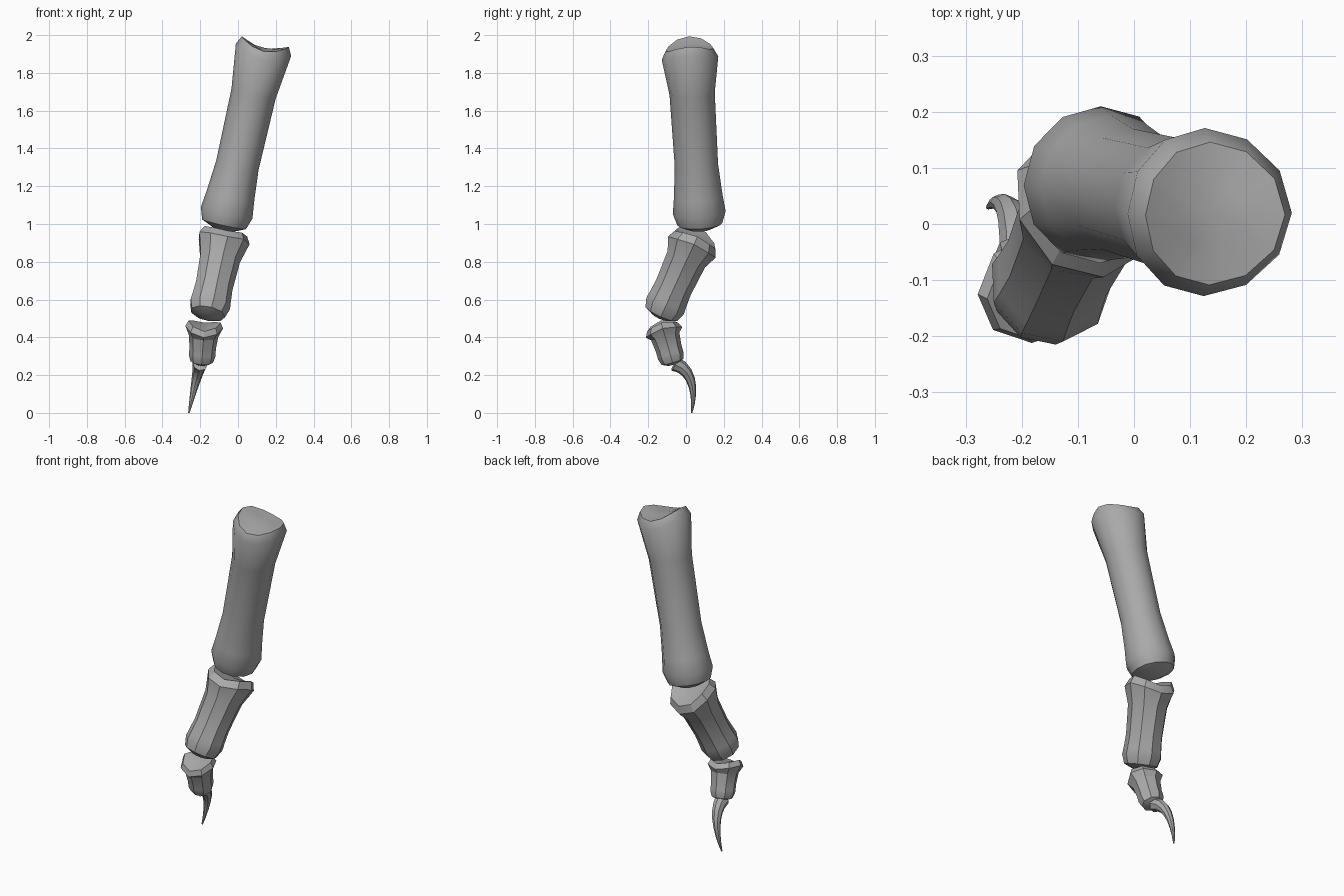
import bpy
import bmesh
import math
from mathutils import Vector
from mathutils.geometry import interpolate_bezier

cube = bpy.data.objects.get("Cube")
if cube:
    bpy.data.objects.remove(cube, do_unlink=True)

bone_grey = bpy.data.materials.new("bone grey")
bone_grey.use_nodes = True
colour = (0.4, 0.4, 0.4, 1)
bone_grey.diffuse_color = colour
bone_grey.node_tree.nodes["Principled BSDF"].inputs["Base Color"].default_value = colour


def loft(name, sides, rings, crease):
    """Skin rings of (centre, axis, radius, saddle height) and close both ends."""
    bm = bmesh.new()
    loops = []
    for centre, axis, radius, saddle in rings:
        tilt = Vector((0, 0, 1)).rotation_difference(axis)
        loop = []
        for side in range(sides):
            angle = math.tau * side / sides
            point = Vector((radius * math.cos(angle),
                            radius * math.sin(angle),
                            saddle * math.cos(2 * angle)))
            loop.append(bm.verts.new(centre + tilt @ point))
        loops.append(loop)

    for lower, upper in zip(loops, loops[1:]):
        for side in range(sides):
            following = (side + 1) % sides
            bm.faces.new((lower[side], lower[following], upper[following], upper[side]))
    for loop, ring in ((loops[0], rings[0]), (loops[-1], rings[-1])):
        middle = bm.verts.new(ring[0])
        for side in range(sides):
            bm.faces.new((loop[side], loop[(side + 1) % sides], middle))
    bmesh.ops.recalc_face_normals(bm, faces=bm.faces)

    mesh = bpy.data.meshes.new(name)
    bm.to_mesh(mesh)
    bm.free()
    mesh.materials.append(bone_grey)
    part = bpy.data.objects.new(name, mesh)
    bpy.context.collection.objects.link(part)
    bpy.ops.object.select_all(action="DESELECT")
    part.select_set(True)
    bpy.context.view_layer.objects.active = part
    bpy.ops.object.shade_smooth_by_angle(angle=math.radians(crease))


def bone(name, sides, foot, head, foot_radius, waist, head_radius, crease):
    """A shaft that flares to both ends, with a knuckle below and a saddle socket above."""
    foot, head = Vector(foot), Vector(head)
    axis = (head - foot).normalized()
    saddle = head_radius * 0.15
    rings = []
    # Rounded knuckle
    for scale, drop in ((0.4, 0.65), (0.85, 0.45)):
        rings.append((foot - axis * foot_radius * drop, axis, foot_radius * scale, 0))
    # Shaft, flaring with the square of the distance from its middle
    for along in (0, 0.1, 0.3, 0.75, 1):
        end_radius = foot_radius if along < 0.5 else head_radius
        flare = (2 * along - 1) ** 2
        radius = waist + (end_radius - waist) * flare
        rings.append((foot.lerp(head, along), axis, radius, saddle * (along == 1)))
    # Bevelled rim and dished socket
    rim = head + axis * head_radius * 0.3
    rings.append((rim, axis, head_radius * 0.85, saddle))
    rings.append((rim - axis * saddle / 2, axis, head_radius * 0.4, saddle / 4))
    loft(name, sides, rings, crease)


def claw(name, sides, path, tip_radius, base_radius, crease):
    """A tapering spike along a curve, from the tip up to the base."""
    points = interpolate_bezier(*path, sides)
    last = len(points) - 1
    rings = []
    for step, point in enumerate(points):
        axis = points[min(step + 1, last)] - points[max(step - 1, 0)]
        radius = tip_radius + (base_radius - tip_radius) * step / last
        rings.append((point, axis, radius, 0))
    loft(name, sides, rings, crease)


# Long, smooth upper bone
bone("upper_bone", sides=12, foot=(-0.06, 0.07, 1.06), head=(0.13, 0.02, 1.9),
     foot_radius=0.14, waist=0.11, head_radius=0.15, crease=35)

# Faceted middle bone, leaning forward
bone("middle_bone", sides=9, foot=(-0.15, -0.11, 0.57), head=(-0.08, 0.04, 0.9),
     foot_radius=0.11, waist=0.1, head_radius=0.14, crease=28)

# Short end bone
bone("end_bone", sides=8, foot=(-0.19, -0.08, 0.3), head=(-0.18, -0.12, 0.44),
     foot_radius=0.07, waist=0.07, head_radius=0.1, crease=28)

# Slim curved claw
claw("claw", sides=8,
     path=[(-0.26, 0.03, 0), (-0.24, 0.05, 0.1), (-0.21, 0.04, 0.23), (-0.2, -0.06, 0.26)],
     tip_radius=0.004, base_radius=0.04, crease=28)
